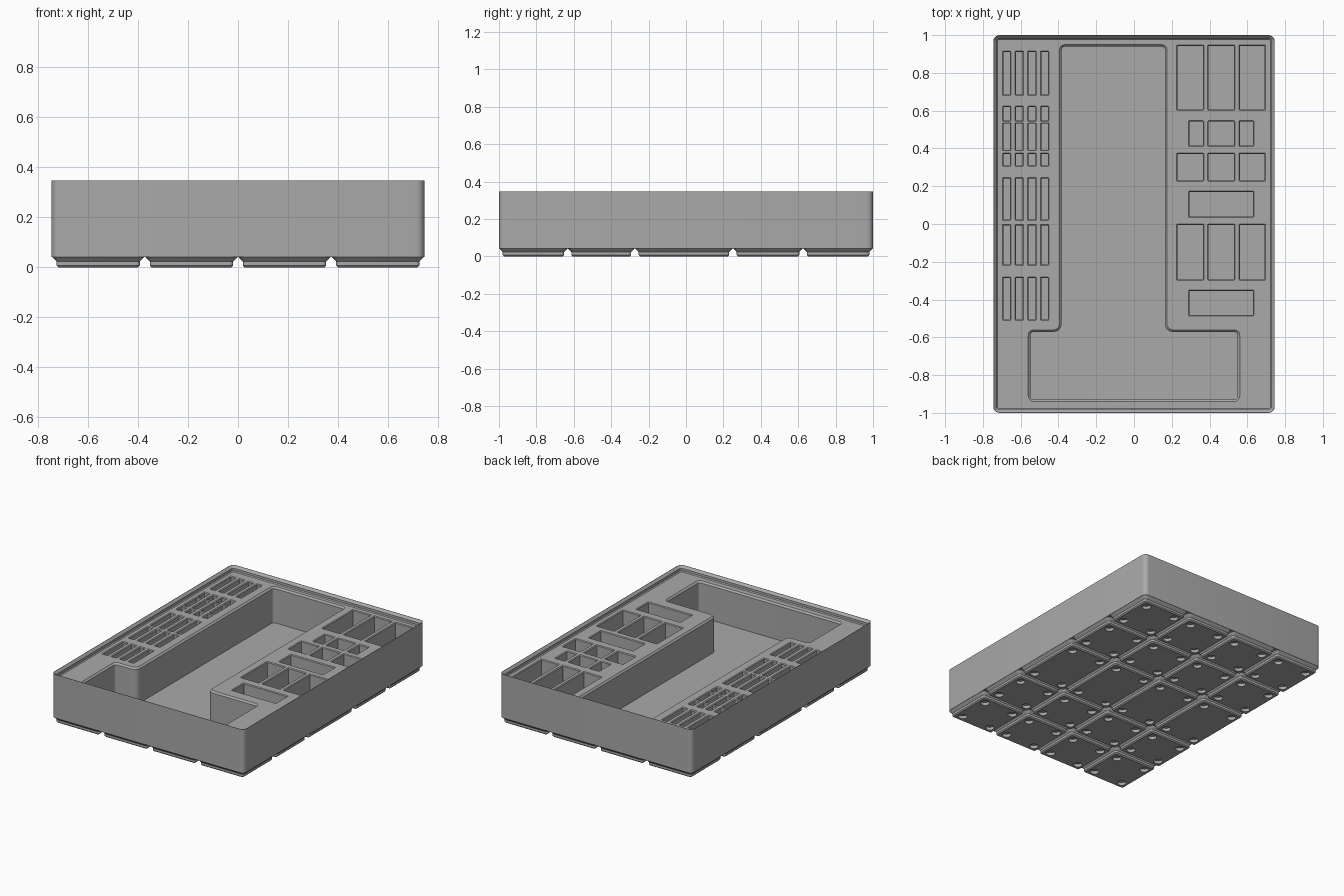
import bpy, bmesh, math
from mathutils import Vector

if "Cube" in bpy.data.objects:
    bpy.data.objects.remove(bpy.data.objects["Cube"])

grey = bpy.data.materials.new("matte_grey")
grey.use_nodes = True
grey.diffuse_color = (0.4, 0.4, 0.4, 1)
grey.node_tree.nodes["Principled BSDF"].inputs["Base Color"].default_value = (0.4, 0.4, 0.4, 1)


def rect(x0, x1, y0, y1):
    return [(x0, y0), (x1, y0), (x1, y1), (x0, y1)]


def outline(points, radius, grow, steps=6):
    """Counter-clockwise right-angled outline with filleted corners, offset outward by grow."""
    pts = [Vector(p) for p in points]
    result = []
    for i, p in enumerate(pts):
        d_in = (p - pts[i - 1]).normalized()
        d_out = (pts[(i + 1) % len(pts)] - p).normalized()
        side = 1 if d_in.cross(d_out) > 0 else -1
        centre = p + radius * (d_out - d_in)
        start = side * Vector((d_in.y, -d_in.x))
        end = side * Vector((d_out.y, -d_out.x))
        for k in range(steps + 1):
            a = math.pi / 2 * k / steps
            result.append(centre + (radius + side * grow) * (start * math.cos(a) + end * math.sin(a)))
    return result


def loft(bm, points, radius, levels, steps=6):
    """Closed solid through (height, growth) levels."""
    rings = [[bm.verts.new((v.x, v.y, z)) for v in outline(points, radius, g, steps)]
             for z, g in levels]
    n = len(rings[0])
    for a, b in zip(rings, rings[1:]):
        for i in range(n):
            j = (i + 1) % n
            bm.faces.new((a[i], a[j], b[j], b[i]))
    bm.faces.new(rings[0][::-1])
    bm.faces.new(rings[-1])


def make(name, bm):
    bmesh.ops.recalc_face_normals(bm, faces=bm.faces)
    mesh = bpy.data.meshes.new(name)
    bm.to_mesh(mesh)
    bm.free()
    mesh.materials.append(grey)
    obj = bpy.data.objects.new(name, mesh)
    bpy.context.collection.objects.link(obj)
    return obj


def cut(obj, cutter):
    bpy.context.view_layer.objects.active = obj
    mod = obj.modifiers.new("cut", "BOOLEAN")
    mod.operation, mod.solver, mod.object = "DIFFERENCE", "EXACT", cutter
    bpy.ops.object.modifier_apply(modifier=mod.name)
    bpy.data.objects.remove(cutter)


def smooth(obj):
    bpy.ops.object.select_all(action="DESELECT")
    obj.select_set(True)
    bpy.context.view_layer.objects.active = obj
    bpy.ops.object.shade_smooth_by_angle(angle=math.radians(30))


W, L, BASE, DECK, TOP = 0.745, 1.0, 0.042, 0.309, 0.347
footprint = rect(-W, W, -L, L)

# Outer body
bm = bmesh.new()
loft(bm, footprint, 0.033, [(BASE, 0), (TOP, 0)])
body = make("tray_body", bm)

# Stacking lip recess
bm = bmesh.new()
loft(bm, footprint, 0.033, [(DECK, -0.023), (DECK + 0.006, -0.017), (DECK + 0.022, -0.017),
                            (TOP, -0.002), (TOP + 0.05, -0.002)])
cut(body, make("lip_cutter", bm))

# Pockets in the deck, each with a small chamfer round its mouth
bm = bmesh.new()


def pocket(points, depth, radius, chamfer):
    loft(bm, points, radius, [(DECK - depth, -chamfer), (DECK - chamfer, -chamfer),
                              (DECK, 0), (DECK + 0.02, 0)], 5)


# T-shaped main well
pocket([(-0.56, -0.94), (0.56, -0.94), (0.56, -0.56), (0.175, -0.56),
        (0.175, 0.95), (-0.395, 0.95), (-0.395, -0.56), (-0.56, -0.56)], 0.25, 0.03, 0.011)

# Compartments on the left of the tray
thirds = [(0.225, 0.37), (0.39, 0.534), (0.555, 0.697)]
narrow = [(0.288, 0.37), (0.39, 0.534), (0.555, 0.635)]
wide = [(0.288, 0.635)]
for columns, y0, y1 in [(thirds, 0.602, 0.948), (narrow, 0.41, 0.547), (thirds, 0.226, 0.376),
                        (wide, 0.035, 0.174), (thirds, -0.298, 0), (wide, -0.488, -0.35)]:
    for x0, x1 in columns:
        pocket(rect(x0, x1, y0, y1), 0.15, 0.006, 0.005)

# Narrow slots on the right of the tray
for y0, y1 in [(0.68, 0.916), (0.543, 0.624), (0.388, 0.536), (0.305, 0.376),
               (0.018, 0.246), (-0.22, -0.002), (-0.51, -0.28)]:
    for i in range(4):
        x = -0.674 + i * 0.067
        pocket(rect(x - 0.023, x + 0.023, y0, y1), 0.1, 0.006, 0.005)
cut(body, make("pocket_cutter", bm))
smooth(body)

# Stepped feet and their round magnet sockets
x_lines = [-W + i * W / 2 for i in range(5)]
y_lines = [-L, -0.632, -0.273, 0.251, 0.626, L]
feet, sockets = bmesh.new(), bmesh.new()
for x0, x1 in zip(x_lines, x_lines[1:]):
    for y0, y1 in zip(y_lines, y_lines[1:]):
        loft(feet, rect(x0 + 0.001, x1 - 0.001, y0 + 0.001, y1 - 0.001), 0.033,
             [(0, -0.026), (0.007, -0.019), (0.023, -0.019), (BASE, 0)])
        for x in (x0 + 0.071, x1 - 0.071):
            for y in (y0 + 0.071, y1 - 0.071):
                r = 0.029
                loft(sockets, rect(x - r, x + r, y - r, y + r), r, [(-0.02, 0), (0.021, 0)])
base = make("base_feet", feet)
cut(base, make("socket_cutter", sockets))
smooth(base)
